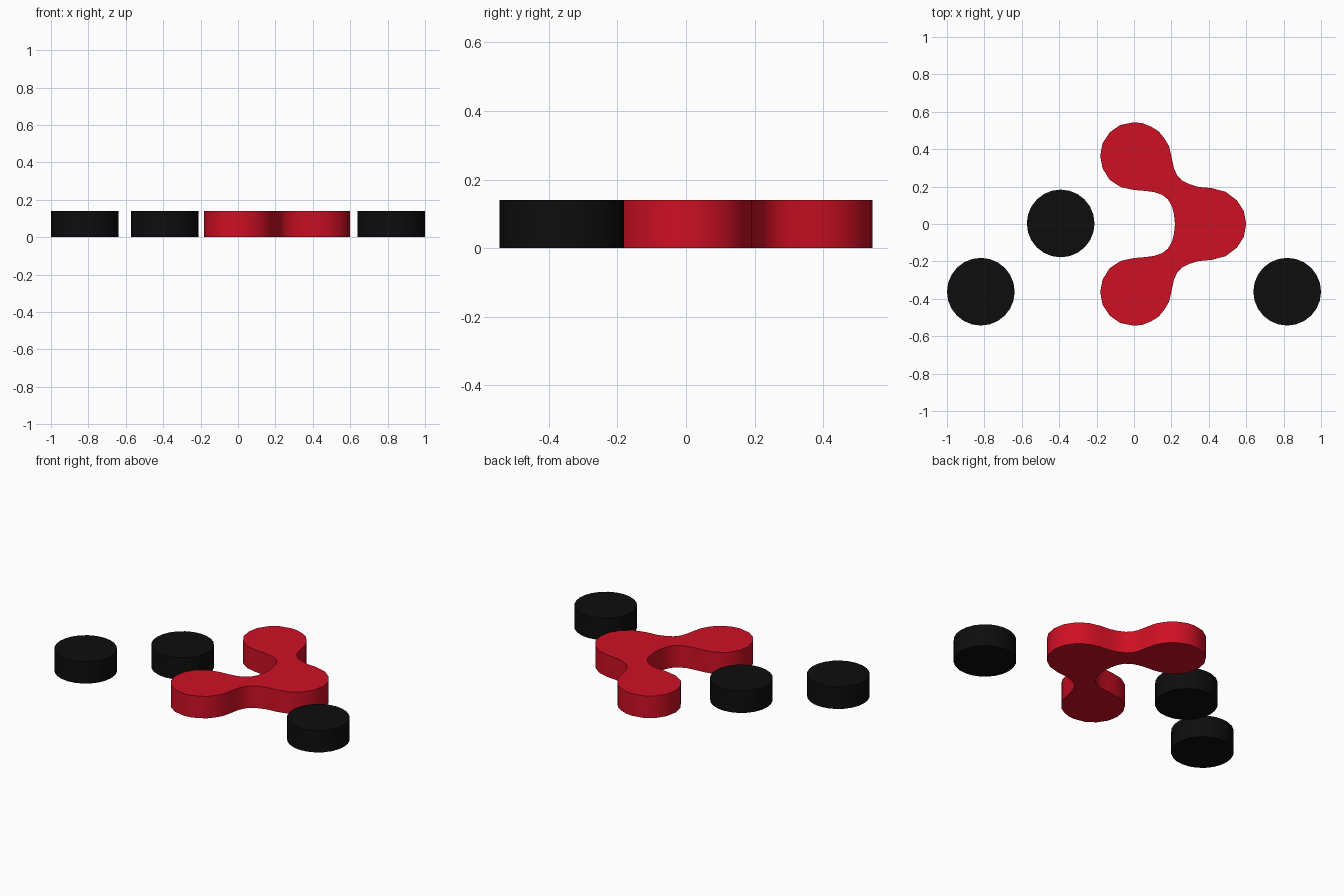
import bpy, bmesh, math

if "Cube" in bpy.data.objects:
    bpy.data.objects.remove(bpy.data.objects["Cube"])

H = 0.14


def material(name, color):
    m = bpy.data.materials.new(name)
    m.diffuse_color = (*color, 1)
    m.use_nodes = True
    m.node_tree.nodes["Principled BSDF"].inputs["Base Color"].default_value = m.diffuse_color
    return m


def extruded(name, outline, mat):
    """Solid slab of height H from a closed 2D outline."""
    bm = bmesh.new()
    face = bm.faces.new([bm.verts.new((x, y, 0)) for x, y in outline])
    ext = bmesh.ops.extrude_face_region(bm, geom=[face], use_keep_orig=True)
    top = [v for v in ext["geom"] if isinstance(v, bmesh.types.BMVert)]
    bmesh.ops.translate(bm, verts=top, vec=(0, 0, H))
    bmesh.ops.recalc_face_normals(bm, faces=bm.faces)
    me = bpy.data.meshes.new(name)
    bm.to_mesh(me)
    bm.free()
    ob = bpy.data.objects.new(name, me)
    bpy.context.collection.objects.link(ob)
    me.materials.append(mat)
    bpy.ops.object.select_all(action="DESELECT")
    ob.select_set(True)
    bpy.context.view_layer.objects.active = ob
    bpy.ops.object.shade_smooth_by_angle(angle=math.radians(40))
    return ob


red = material("red", (0.62, 0.005, 0.017))
black = material("black", (0.004, 0.004, 0.004))

# Joined three-lobed piece: upper half outline, mirrored across y = 0
half = [(0.6, 0), (0.587, 0.07), (0.55, 0.127), (0.49, 0.172), (0.414, 0.192),
        (0.345, 0.198), (0.296, 0.213), (0.255, 0.234), (0.229, 0.263), (0.213, 0.3),
        (0.2, 0.362), (0.187, 0.417), (0.161, 0.46), (0.132, 0.495), (0.093, 0.52),
        (0.045, 0.539),
        (0, 0.544), (-0.074, 0.529), (-0.13, 0.49), (-0.168, 0.432), (-0.181, 0.364),
        (-0.168, 0.297), (-0.13, 0.236), (-0.07, 0.197), (0, 0.182), (0.06, 0.177),
        (0.11, 0.17), (0.15, 0.156), (0.181, 0.132), (0.203, 0.095), (0.214, 0.05),
        (0.219, 0)]
outline = half + [(x, -y) for x, y in reversed(half[1:-1])]
extruded("joined_piece", outline, red)

# Separate round pieces
N, R = 24, 0.181
for i, (cx, cy) in enumerate([(-0.819, -0.362), (-0.392, 0.003), (0.819, -0.362)], 1):
    ring = [(cx + R * math.cos(2 * math.pi * k / N), cy + R * math.sin(2 * math.pi * k / N))
            for k in range(N)]
    extruded(f"round_piece_{i}", ring, black)
